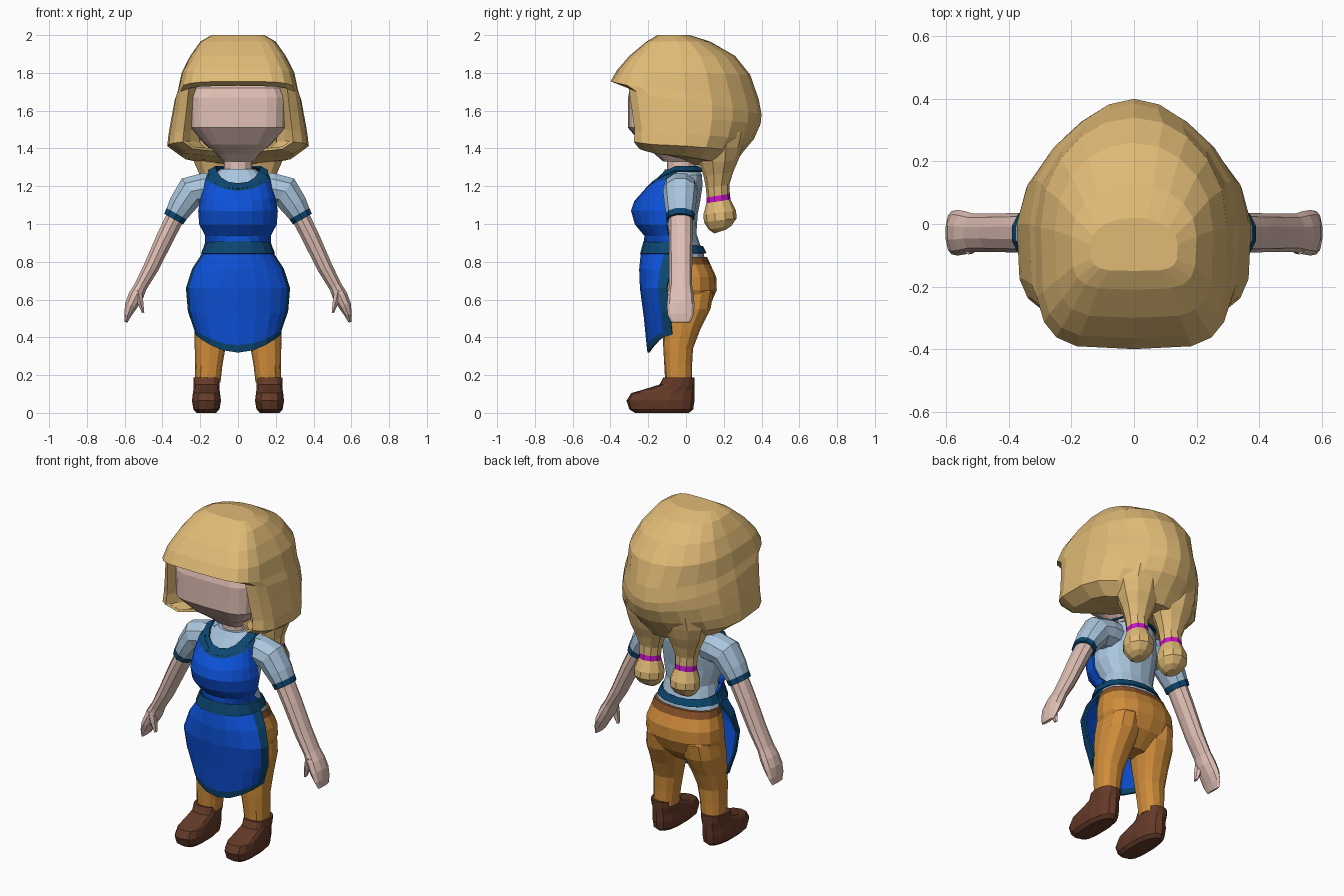
import bpy, bmesh, math
from mathutils import Vector

if "Cube" in bpy.data.objects:
    bpy.data.objects.remove(bpy.data.objects["Cube"])


def material(name, r, g, b):
    def lin(c):
        c /= 255
        return c / 12.92 if c < 0.04 else ((c + 0.055) / 1.055) ** 2.4
    m = bpy.data.materials.new(name)
    m.diffuse_color = (lin(r), lin(g), lin(b), 1)
    m.use_nodes = True
    m.node_tree.nodes["Principled BSDF"].inputs["Base Color"].default_value = m.diffuse_color
    return m


HAIR = material("blonde hair", 224, 186, 118)
SKIN = material("skin", 224, 192, 181)
SHIRT = material("pale blue cloth", 170, 198, 222)
BLUE = material("bright blue cloth", 13, 82, 218)
TEAL = material("dark blue trim", 12, 70, 112)
PANTS = material("orange cloth", 207, 140, 58)
BELT = material("belt brown", 135, 82, 40)
BOOT = material("boot brown", 100, 58, 40)
PINK = material("magenta band", 200, 20, 200)


def loft(name, rings, mats, pick=lambda r, c: 0, closed=True, caps=True, mirror=False, thick=0, offset=-1):
    """Skin a stack of rings; pick(row, col) gives the material slot, None leaves a hole."""
    bm = bmesh.new()
    vs = [[bm.verts.new(p) for p in ring] for ring in rings]
    n = len(vs[0])
    for r in range(len(vs) - 1):
        for c in range(n if closed else n - 1):
            slot = pick(r, c)
            if slot is None:
                continue
            d = (c + 1) % n
            bm.faces.new((vs[r][c], vs[r][d], vs[r + 1][d], vs[r + 1][c])).material_index = slot
    if caps:
        bm.faces.new(vs[0]).material_index = pick(0, 0) or 0
        bm.faces.new(vs[-1]).material_index = pick(len(vs) - 2, 0) or 0
    loose = [v for v in bm.verts if not v.link_faces]
    bmesh.ops.delete(bm, geom=loose, context='VERTS')
    bmesh.ops.recalc_face_normals(bm, faces=bm.faces[:])
    me = bpy.data.meshes.new(name)
    bm.to_mesh(me)
    bm.free()
    ob = bpy.data.objects.new(name, me)
    bpy.context.collection.objects.link(ob)
    for m in mats:
        me.materials.append(m)
    if thick:
        s = ob.modifiers.new("thickness", 'SOLIDIFY')
        s.thickness, s.offset = thick, offset
    if mirror:
        ob.modifiers.new("mirror", 'MIRROR')
    return ob


def ring(zf, zb, rx, yf, yb, cx=0, n=16, p=0.8, mid=None, taper=0, top=9):
    """Horizontal ring tilted from zf (front) to zb (back); p < 1 is boxy in front, taper narrows the back."""
    mid = (yf + yb) / 2 if mid is None else mid
    pts = []
    for i in range(n):
        a = 2 * math.pi * i / n
        s, c = math.sin(a), math.cos(a)
        e = p if c > 0 else max(p, 0.9)
        x = math.copysign(abs(s) ** e, s) * rx * (1 - taper * min(c, 0) ** 2)
        k = abs(c) ** e
        y = mid + (yf - mid) * k if c > 0 else mid + (yb - mid) * k
        pts.append(Vector((cx + x, y, min(top, zf + (zb - zf) * (1 - c) / 2))))
    return pts


def limb(name, path, mats, y=-0.03, n=10, pick=lambda r, c: 0):
    """Tube in the xz plane from (x, z, in-plane radius, depth radius)."""
    rings = []
    for i, (x, z, r, ry) in enumerate(path):
        a, b = path[max(i - 1, 0)], path[min(i + 1, len(path) - 1)]
        d = Vector((b[0] - a[0], 0, b[1] - a[1])).normalized()
        u = Vector((-d.z, 0, d.x))
        ts = [2 * math.pi * (k + 0.5) / n for k in range(n)]
        rings.append([Vector((x, y, z)) + u * r * math.cos(t) + Vector((0, ry * math.sin(t), 0)) for t in ts])
    return loft(name, rings, mats, pick, mirror=True)


# Hair cap with a face opening below the fringe
hair = [(2.0, 2.0, .14, -.15, .02), (1.965, 1.965, .20, -.21, .13), (1.89, 1.89, .253, -.30, .26),
        (1.815, 1.79, .298, -.365, .34), (1.755, 1.66, .318, -.40, .385), (1.732, 1.58, .335, -.335, .40),
        (1.60, 1.53, .352, -.315, .395), (1.50, 1.45, .368, -.30, .36), (1.44, 1.385, .375, -.305, .305),
        (1.405, 1.31, .30, -.27, .25), (1.395, 1.31, .18, -.17, .12), (1.38, 1.31, .08, -.09, .05)]
hair_rings = [ring(*h, n=20, p=0.47, mid=min(0, (h[3] + h[4]) / 2), taper=.34 if i > 3 else .12)
              for i, h in enumerate(hair)]
loft("hair", hair_rings, [HAIR], lambda r, c: None if r >= 5 and (c < 2 or c > 17) else 0, caps=False, thick=0.015)
loft("hair_crown", [ring(z, z, .14, -.15, .02, n=20, p=0.47, taper=.12) for z in (2.0, 1.985)], [HAIR])

# Hair turned inward around the face
edge = [r[2] for r in hair_rings[5:10]]
loft("hair_face_frame", [[Vector((p.x * .985, p.y * .985, p.z)), Vector((p.x * .86, p.y * .80, p.z + .005)),
                          Vector((p.x * .70, p.y * .62, p.z))] for p in edge],
     [HAIR], closed=False, caps=False, mirror=True)

# Pigtails with a coloured tie
tail = [(1.48, .135, .04, .32), (1.40, .14, .045, .30), (1.33, .118, .07, .278), (1.265, .088, .093, .25),
        (1.20, .066, .105, .23), (1.15, .062, .11, .232), (1.12, .064, .108, .236), (1.06, .085, .092, .265),
        (1.02, .086, .095, .268), (.98, .06, .12, .24), (.96, .03, .15, .21)]
loft("pigtail", [ring(z - .01, z + .01, r, a, b, cx=.12, n=10, p=1) for z, r, a, b in tail], [HAIR, PINK],
     lambda r, c: 1 if r == 5 else 0, mirror=True)

# Head and neck
head = [(1.33, .08, -.12, .06), (1.37, .115, -.165, .08), (1.42, .175, -.23, .1), (1.51, .256, -.308, .16),
        (1.67, .262, -.308, .2), (1.72, .24, -.295, .18), (1.76, .19, -.24, .12)]
loft("head", [ring(z, z, w, a, b, n=20, p=0.45) for z, w, a, b in head], [SKIN])
loft("neck", [ring(z, z, .075, -.1, .05, n=12, p=1) for z in (1.24, 1.4)], [SKIN])

# Shirt body
torso = [(.80, .198, -.14, .10), (.84, .188, -.16, .095), (.88, .165, -.17, .078), (.95, .15, -.165, .055),
         (1.05, .182, -.24, .062), (1.12, .182, -.235, .075), (1.2, .16, -.175, .087), (1.26, .135, -.13, .085),
         (1.292, .09, -.11, .065)]
loft("shirt", [ring(z, z, w, a, b) for z, w, a, b in torso], [SHIRT])

# Sleeves, cuffs, arms, hands and thumbs
limb("sleeve", [(.10, 1.19, .085, .08), (.18, 1.187, .087, .092), (.248, 1.173, .088, .092),
                (.298, 1.1, .074, .083), (.334, 1.04, .06, .073)], [SHIRT])
limb("sleeve_cuff", [(.325, 1.054, .064, .077), (.341, 1.026, .06, .075)], [TEAL])
limb("arm", [(.325, 1.05, .051, .064), (.385, .93, .049, .063), (.46, .77, .043, .061), (.515, .67, .036, .061),
             (.54, .62, .042, .069), (.565, .57, .036, .073), (.583, .52, .021, .069), (.593, .48, .008, .05)],
     [SKIN], y=-.028)
limb("thumb", [(.53, .65, .022, .027), (.518, .59, .019, .026), (.502, .53, .007, .015)], [SKIN], y=-.07, n=6)

# Trousers: hips with belt, then legs
hips = [(.825, .198, -.14, .112), (.785, .208, -.14, .13), (.72, .228, -.14, .16), (.65, .232, -.14, .163),
        (.57, .20, -.12, .128), (.49, .10, -.07, .045)]
loft("trouser_hips", [ring(z, z, w, a, b) for z, w, a, b in hips], [BELT, PANTS], lambda r, c: min(r, 1))
leg = [(.72, .11, .07, -.10, .10), (.64, .117, .10, -.13, .145), (.55, .124, .108, -.13, .13),
       (.44, .137, .094, -.125, .075), (.34, .148, .081, -.12, .037), (.25, .155, .072, -.115, .032),
       (.16, .16, .067, -.11, .032)]
loft("trouser_leg", [ring(z, z, w, a, b, cx=x, n=12) for z, x, w, a, b in leg], [PANTS], mirror=True)

# Boots
boot = [(.0, .052, -.27, .015), (.018, .07, -.30, .038), (.065, .078, -.315, .045), (.105, .073, -.29, .046),
        (.125, .07, -.22, .046), (.15, .069, -.14, .046), (.188, .07, -.12, .046)]
loft("boot", [ring(z, z, w, a, b, cx=.167, n=14, p=0.65) for z, w, a, b in boot], [BOOT], mirror=True)

# Apron sheet: rows of edge height, half width, rear y, front y and centre drop
apron = [(1.275, .148, -.05, -.205, .085), (1.235, .17, -.09, -.222, .065), (1.14, .192, -.1, -.268, .02),
         (1.07, .205, -.1, -.285, 0), (1.0, .2, -.1, -.265, 0), (.94, .168, -.09, -.215, 0),
         (.905, .168, -.05, -.216, 0), (.84, .186, -.05, -.234, 0), (.76, .238, -.08, -.242, 0),
         (.66, .27, -.1, -.238, 0), (.54, .26, -.085, -.218, .03), (.44, .226, -.075, -.203, .08),
         (.415, .22, -.07, -.198, .095)]
angles = [math.radians(d) for d in (-90, -70, -57, -40, -21, 0, 21, 40, 57, 70, 90)]
rows = [[Vector((w * math.sin(a), y0 + (yf - y0) * math.cos(a), z - drop * math.cos(a) ** 2)) for a in angles]
        for z, w, y0, yf, drop in apron]
loft("apron", rows, [BLUE, TEAL], lambda r, c: 1 if r in (0, 6, 11) or (r > 6 and c in (0, 9)) else 0,
     closed=False, caps=False, thick=0.012, offset=0)

# Apron neck loop and waist tie
loft("neck_loop", [ring(1.183, 1.385, .158, -.215, .09, p=.85, top=1.28),
                   ring(1.212, 1.42, .118, -.178, .066, p=.85, top=1.302)],
     [TEAL], caps=False, thick=0.01, offset=0)
loft("waist_tie", [ring(.908, .882, .171, -.221, .086, p=.9), ring(.842, .846, .192, -.239, .105, p=.9)],
     [TEAL], caps=False, thick=0.008, offset=0)
